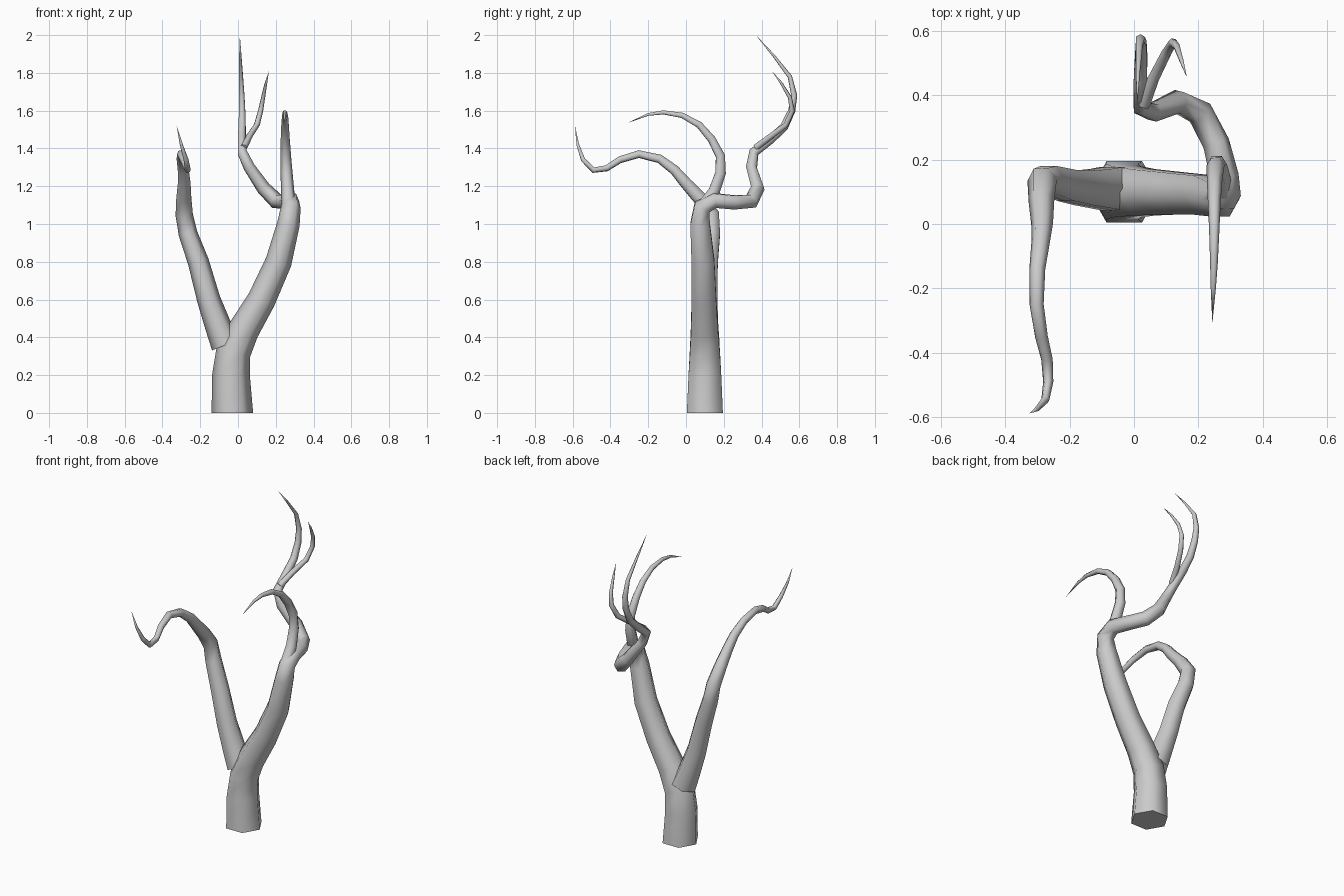
import bpy, bmesh, math
from mathutils import Vector

SIDES = 6


def limb(name, path):
    """Six-sided tapering tube through (x, y, z, radius) points; a zero radius gives a point."""
    pts = [Vector(p[:3]) for p in path]
    bm = bmesh.new()
    rings = []
    side = Vector((1, 0, 0))
    for i, p in enumerate(pts):
        a = (p - pts[i - 1]).normalized() if i else Vector()
        b = (pts[i + 1] - p).normalized() if i < len(pts) - 1 else Vector()
        t = Vector((0, 0, 1)) if path[i][2] == 0 else (a + b).normalized()
        side = (side - t * side.dot(t)).normalized()
        up = t.cross(side)
        r = path[i][3]
        if r == 0:
            rings.append([bm.verts.new(p)])
            continue
        ring = []
        for k in range(SIDES):
            ang = 2 * math.pi * k / SIDES
            ring.append(bm.verts.new(p + r * (math.cos(ang) * side + math.sin(ang) * up)))
        rings.append(ring)
    for lo, hi in zip(rings, rings[1:]):
        for k in range(SIDES):
            n = (k + 1) % SIDES
            if len(hi) == 1:
                bm.faces.new((lo[k], lo[n], hi[0]))
            else:
                bm.faces.new((lo[k], lo[n], hi[n], hi[k]))
    bm.faces.new(rings[0][::-1])
    mesh = bpy.data.meshes.new(name)
    bm.to_mesh(mesh)
    bm.free()
    ob = bpy.data.objects.new(name, mesh)
    bpy.context.collection.objects.link(ob)
    bpy.context.view_layer.objects.active = ob
    ob.select_set(True)
    bpy.ops.object.shade_smooth_by_angle(angle=math.radians(65))
    ob.select_set(False)
    return ob


# Trunk running into the right limb and its long rear branch
limb("trunk", [
    (-.03, .1, 0, .11), (-.037, .1, .2, .1), (-.025, .1, .32, .092),
    (.03, .098, .44, .083), (.125, .095, .6, .075), (.215, .09, .8, .07),
    (.267, .075, 1.0, .06), (.28, .085, 1.09, .052), (.28, .15, 1.125, .045),
    (.255, .25, 1.115, .042), (.205, .345, 1.12, .042), (.135, .38, 1.19, .038),
    (.06, .347, 1.3, .031), (.022, .36, 1.38, .027), (.02, .45, 1.45, .024),
    (.022, .52, 1.515, .022), (.022, .56, 1.6, .019), (.02, .573, 1.68, .016),
    (.016, .55, 1.78, .012), (.012, .465, 1.89, .007), (.01, .37, 2.0, 0)])

# Left limb curling forward
limb("left_limb", [
    (-.065, .11, .36, .078), (-.105, .11, .46, .07), (-.155, .112, .6, .062),
    (-.21, .12, .8, .056), (-.265, .137, .95, .05), (-.285, .135, 1.05, .046),
    (-.287, .07, 1.14, .04), (-.285, 0, 1.215, .034), (-.29, -.06, 1.285, .029),
    (-.3, -.14, 1.345, .025), (-.302, -.25, 1.37, .022), (-.287, -.35, 1.34, .02),
    (-.27, -.42, 1.295, .018), (-.266, -.49, 1.285, .016), (-.275, -.545, 1.34, .013),
    (-.3, -.573, 1.42, .008), (-.325, -.588, 1.52, 0)])

# Upper branch arching forward over the right limb
limb("front_branch", [
    (.27, .09, 1.09, .04), (.263, .15, 1.175, .035), (.257, .183, 1.27, .032),
    (.253, .182, 1.36, .028), (.25, .135, 1.45, .024), (.249, .07, 1.525, .02),
    (.249, -.02, 1.575, .016), (.248, -.12, 1.591, .012), (.246, -.2, 1.58, .008),
    (.243, -.31, 1.535, 0)])

# Twig forking from the rear branch
limb("twig", [
    (.03, .37, 1.405, .02), (.06, .45, 1.465, .018), (.1, .53, 1.525, .016),
    (.12, .563, 1.6, .014), (.133, .55, 1.67, .011), (.148, .505, 1.745, .007),
    (.164, .455, 1.81, 0)])
